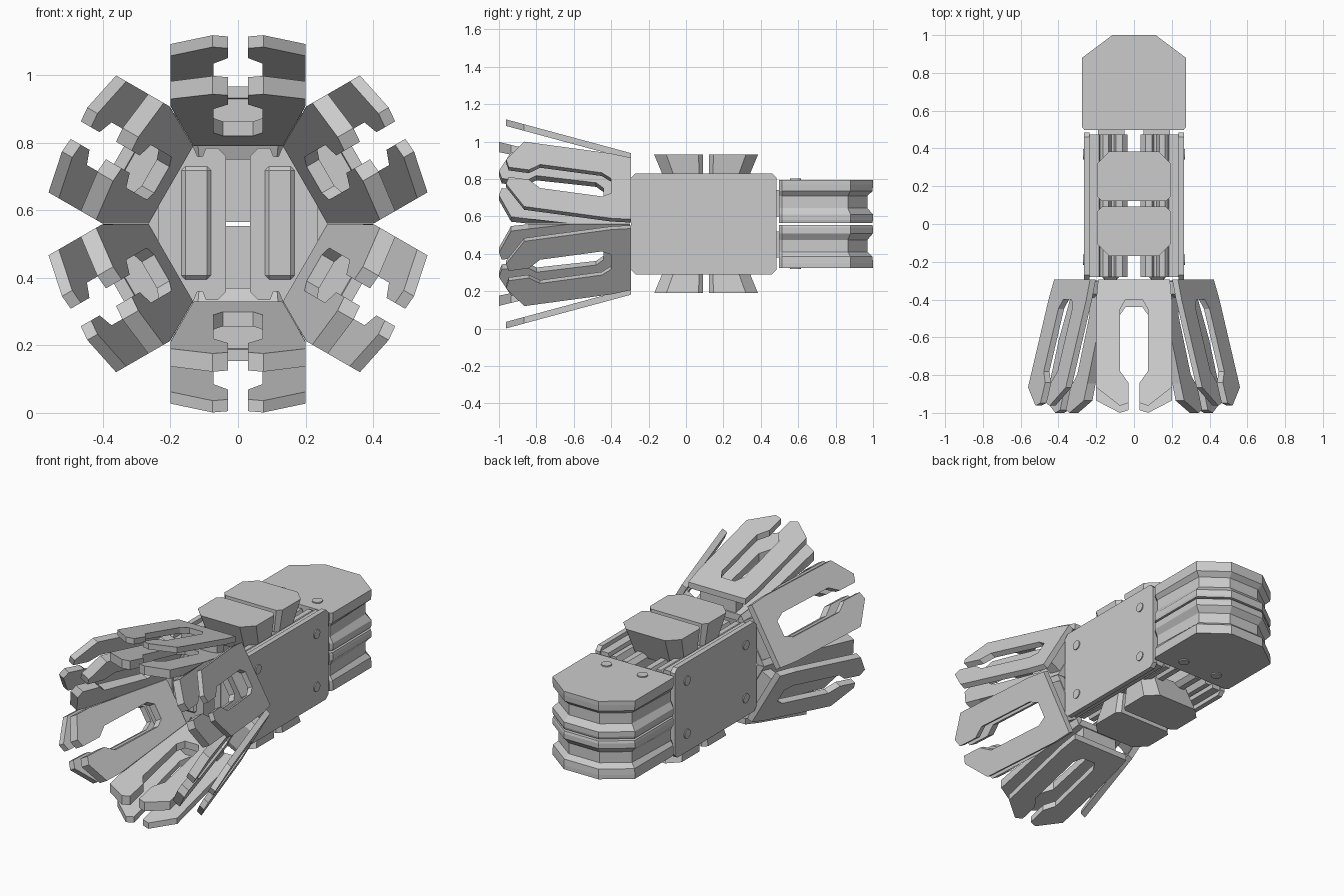
import bpy, bmesh, math

if "Cube" in bpy.data.objects:
    bpy.data.objects.remove(bpy.data.objects["Cube"])

CZ = 0.56                      # height of the long axis
T30 = math.tan(math.radians(30))


def loft(name, rings, bevel=0.0):
    """Closed solid through a list of rings with equal point counts."""
    bm = bmesh.new()
    vs = [[bm.verts.new(p) for p in r] for r in rings]
    n = len(rings[0])
    bm.faces.new(vs[0][::-1])
    bm.faces.new(vs[-1])
    for a, b in zip(vs, vs[1:]):
        for i in range(n):
            j = (i + 1) % n
            bm.faces.new((a[i], a[j], b[j], b[i]))
    bmesh.ops.recalc_face_normals(bm, faces=bm.faces)
    me = bpy.data.meshes.new(name)
    bm.to_mesh(me)
    bm.free()
    ob = bpy.data.objects.new(name, me)
    bpy.context.collection.objects.link(ob)
    if bevel:
        m = ob.modifiers.new("bevel", 'BEVEL')
        m.width, m.segments = bevel, 1
    return ob


def box(name, x0, x1, y0, y1, z0, z1, bevel=0.0):
    ring = [(x0, y0), (x1, y0), (x1, y1), (x0, y1)]
    return loft(name, [[(x, y, z) for x, y in ring] for z in (z0, z1)], bevel)


def mirrored(half):
    return half + [(-x, y) for x, y in reversed(half)]


# --- claw petals: six pairs of slotted plates around the long axis ---
def claw_plate(name, half, angle, surfaces):
    c, s = math.cos(angle), math.sin(angle)
    rings = []
    for r0, slope in surfaces:
        ring = []
        for x, y in mirrored(half):
            r = r0 + slope * (-0.3 - y)
            w = r * T30 - 0.001          # stay inside the 60 degree sector
            x = max(-w, min(w, x))
            ring.append((x * c + r * s, y, CZ - x * s + r * c))
        rings.append(ring)
    return loft(name, rings)


OUTER = [(0.19, -0.295), (0.2, -0.40), (0.2, -0.865), (0.075, -0.962), (0.03, -0.948),
         (0.03, -0.84), (0.073, -0.78), (0.073, -0.45), (0.045, -0.40)]
INNER = [(0.2, -0.30), (0.2, -0.615), (0.2, -0.845), (0.2, -0.935), (0.075, -1.0),
         (0.03, -0.985), (0.03, -0.86), (0.073, -0.80), (0.073, -0.48), (0.045, -0.44)]
BRACKET = [(0.12, -0.305), (0.12, -0.37), (0.08, -0.39)]
for k in range(6):
    a = math.radians(60 * k)
    claw_plate("claw_outer_plate", OUTER, a, [(0.345, 0.27), (0.38, 0.27)])
    claw_plate("claw_inner_plate", INNER, a, [(0.23, 0.22), (0.27, 0.24)])
    claw_plate("claw_bracket", BRACKET, a, [(0.26, 0.24), (0.36, 0.27)])


# --- bolts: short round heads, axis along x or z ---
def bolt(name, loc, axis, r=0.028, depth=0.012):
    bpy.ops.mesh.primitive_cylinder_add(
        vertices=16, radius=r, depth=depth, location=loc,
        rotation=(0, math.pi / 2, 0) if axis == 'x' else (0, 0, 0))
    bpy.context.object.name = name


# --- body: side plates, twin ribbed cores, front panels ---
y0, y1, z0, z1, b = -0.295, 0.485, CZ - 0.27, CZ + 0.27, 0.025
SIDE = [(y0 + b, z0), (y1 - b, z0), (y1, z0 + b), (y1, z1 - b),
        (y1 - b, z1), (y0 + b, z1), (y0, z1 - b), (y0, z0 + b)]
# upper half of the core section, as (x, height above the axis)
CORE = [(0.24, 0.245), (0.185, 0.245), (0.18, 0.22), (0.165, 0.235), (0.135, 0.235),
        (0.12, 0.20), (0.105, 0.20), (0.095, 0.225), (0.06, 0.225), (0.035, 0.20)]
for s in (-1, 1):
    loft("side_plate", [[(s * x, y, z) for y, z in SIDE] for x in (0.235, 0.265)])
    section = [(s * x, CZ + h) for x, h in CORE] + [(s * x, CZ - h) for x, h in reversed(CORE)]
    loft("body_core", [[(x, y, z) for x, z in section] for y in (-0.28, 0.475)])
    xa, xb = sorted((s * 0.08, s * 0.168))
    box("front_panel", xa, xb, -0.295, -0.27, 0.395, 0.73, 0.012)
    for y in (-0.19, 0.37):
        for z in (CZ - 0.16, CZ + 0.16):
            bolt("side_bolt", (s * 0.265, y, z), 'x')
    # links from the body to the rear pads
    for z in (CZ - 0.11, CZ + 0.11):
        xa, xb = sorted((s * 0.05, s * 0.19))
        box("rear_link", xa, xb, 0.44, 0.52, z - 0.07, z + 0.07)


# --- tapered blocks on the top and bottom of the body ---
def block_ring(ya, yb, w, big, small, z):
    """ya is the outer end with large chamfers, yb the end at the middle gap."""
    d = 1 if yb > ya else -1
    half = [(w - big, ya), (w, ya + d * big), (w, yb - d * small), (w - small, yb)]
    return [(x, y, z) for x, y in mirrored(half)]


for s in (-1, 1):
    for name, ya, yb, d in (("front_block", -0.17, 0.092, 1), ("rear_block", 0.385, 0.122, -1)):
        loft(name, [block_ring(ya + d * 0.075, yb, 0.17, 0.055, 0.02, CZ + s * 0.19),
                    block_ring(ya, yb, 0.195, 0.065, 0.025, CZ + s * 0.37)])


# --- rear pads: two grooved slabs stacked above and below the axis ---
def pad_ring(h, inset):
    i = inset
    half = [(0.262 - i * 0.5, 0.497), (0.275 - i * 0.6, 0.512),
            (0.275 - i, 0.88 - i * 0.5), (0.115 - i * 0.4, 1.0 - i)]
    return [(x, y, h) for x, y in mirrored(half)]


PAD = [(0.006, 0.004), (0.02, 0), (0.05, 0), (0.085, 0.03),
       (0.15, 0.03), (0.175, 0.003), (0.21, 0), (0.235, 0)]
for s in (-1, 1):
    loft("rear_pad", [pad_ring(CZ + s * h, i) for h, i in PAD])
    for x in (-0.12, 0.12):
        bolt("pad_bolt", (x, 0.585, CZ + s * 0.236), 'z', 0.03)
